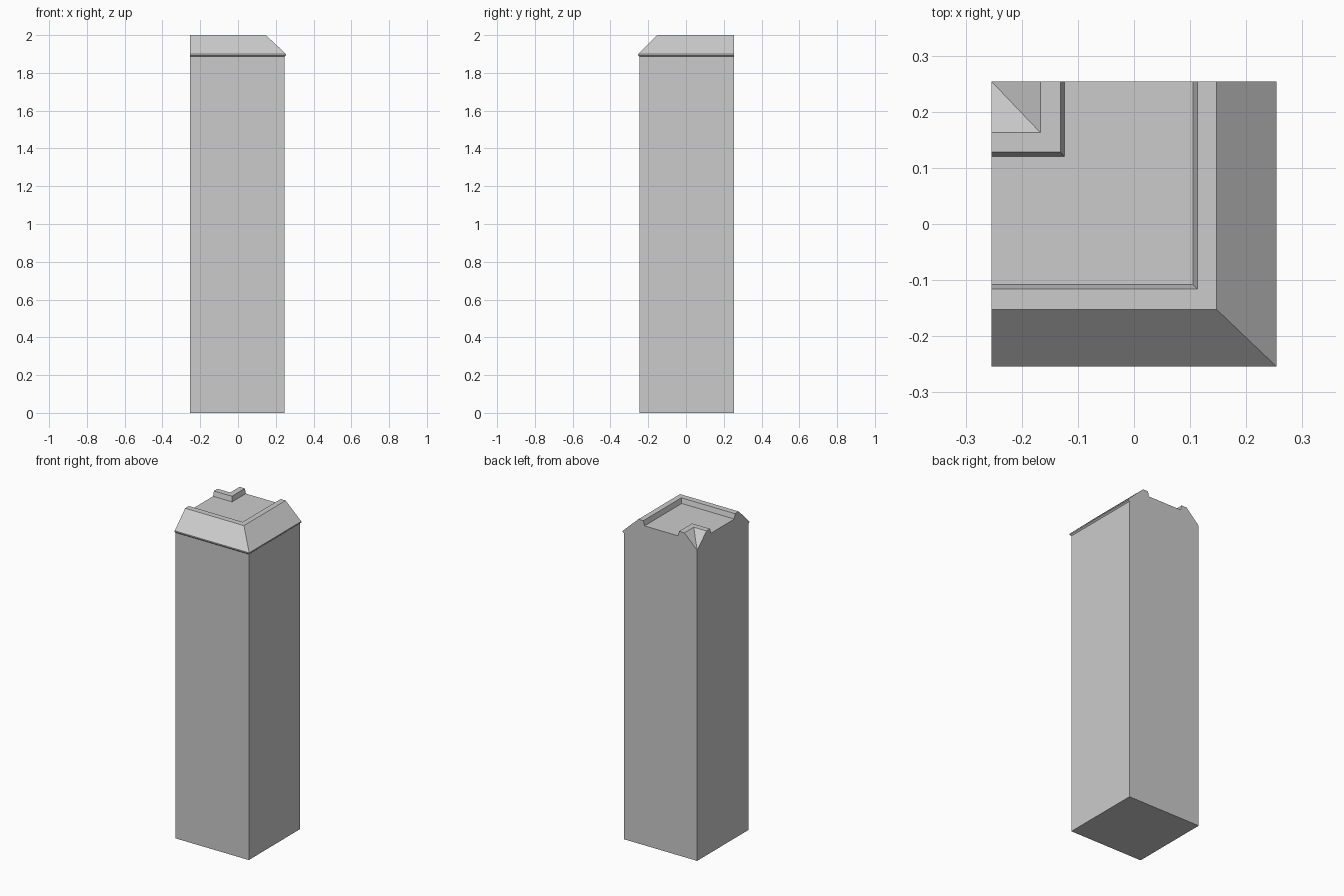
import bpy
import bmesh

if "Cube" in bpy.data.objects:
    bpy.data.objects.remove(bpy.data.objects["Cube"])

H = 0.254  # half width of the corner block

# Mitre points (x, y, z) of the wall profile, from outer foot over the top to inner edge
profile = [
    (0.246, -0.246, 0.0),
    (0.246, -0.246, 1.886),    # under the lip
    (0.254, -0.254, 1.893),
    (0.254, -0.254, 1.9),
    (0.147, -0.152, 2.0),      # outer ridge
    (0.113, -0.116, 2.0),
    (0.105, -0.108, 1.97),     # walkway floor
    (-0.124, 0.120, 1.97),
    (-0.131, 0.128, 2.0),      # inner ridge
    (-0.167, 0.163, 2.0),
    (-H, H, 1.915),            # inner corner
]

bm = bmesh.new()

# Each profile point runs from the left end, round the mitre, to the back end
left, mitre, back = [], [], []
for x, y, z in profile[:-1]:
    left.append(bm.verts.new((-H, y, z)))
    mitre.append(bm.verts.new((x, y, z)))
    back.append(bm.verts.new((x, H, z)))
inner_top = bm.verts.new(profile[-1])
inner_foot = bm.verts.new((-H, H, 0))

# Strips along both arms
for a, b in ((left, mitre), (mitre, back)):
    for i in range(len(a) - 1):
        bm.faces.new((a[i], b[i], b[i + 1], a[i + 1]))
    bm.faces.new((a[-1], b[-1], inner_top))

# Cut ends and base
bm.faces.new(left + [inner_top, inner_foot])
bm.faces.new(back + [inner_top, inner_foot])
bm.faces.new((left[0], mitre[0], back[0], inner_foot))

bmesh.ops.recalc_face_normals(bm, faces=bm.faces)
mesh = bpy.data.meshes.new("wall_corner")
bm.to_mesh(mesh)
bm.free()
bpy.context.collection.objects.link(bpy.data.objects.new("wall_corner", mesh))
